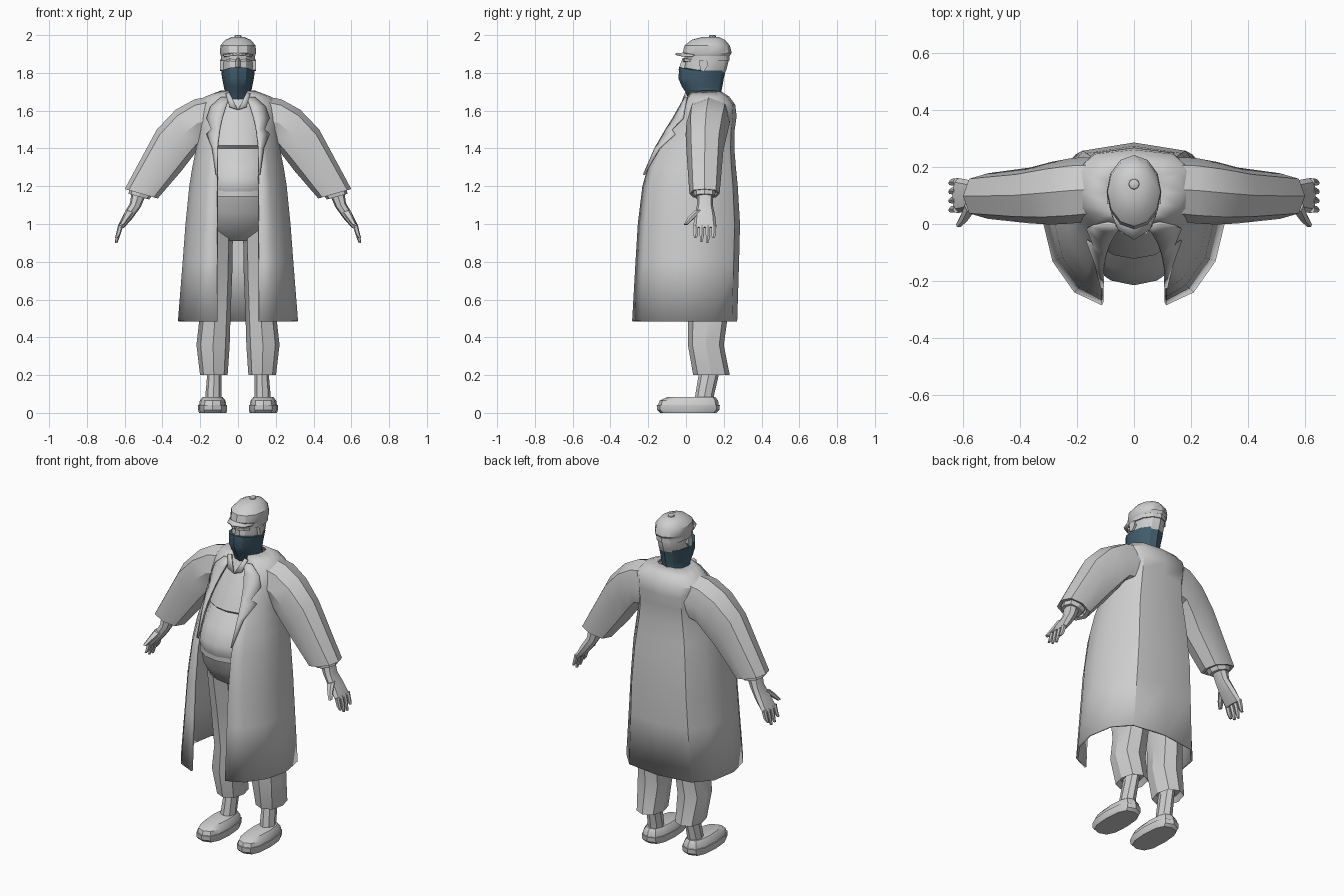
import bpy, bmesh, math
from mathutils import Vector


def material(name, rgb):
    m = bpy.data.materials.new(name)
    m.diffuse_color = (*rgb, 1)
    return m


GREY = material("light grey cloth", (0.62, 0.62, 0.62))
BLUE = material("dark blue mask", (0.055, 0.11, 0.155))


def finish(bm, name, mat=GREY, mirror=False, solid=0, angle=32):
    bmesh.ops.recalc_face_normals(bm, faces=bm.faces)
    me = bpy.data.meshes.new(name)
    bm.to_mesh(me)
    bm.free()
    me.materials.append(mat)
    ob = bpy.data.objects.new(name, me)
    bpy.context.collection.objects.link(ob)
    bpy.ops.object.select_all(action='DESELECT')
    ob.select_set(True)
    bpy.context.view_layer.objects.active = ob
    bpy.ops.object.shade_smooth_by_angle(angle=math.radians(angle))
    if solid:
        s = ob.modifiers.new("thickness", 'SOLIDIFY')
        s.thickness, s.offset = solid, 0
    if mirror:
        ob.modifiers.new("mirror", 'MIRROR')
    return ob


def loft(name, rings, closed=True, caps=True, **kw):
    """Skin a list of equal-length point rings."""
    bm = bmesh.new()
    vs = [[bm.verts.new(p) for p in r] for r in rings]
    n = len(rings[0])
    for a, b in zip(vs, vs[1:]):
        for i in range(n if closed else n - 1):
            j = (i + 1) % n
            bm.faces.new((a[i], a[j], b[j], b[i]))
    if caps and closed:
        bm.faces.new(vs[0])
        bm.faces.new(vs[-1])
    return finish(bm, name, **kw)


def spow(v, p):
    return math.copysign(abs(v) ** p, v)


def flat(z, xc, hx, yc, hy, n=12, p=1.0):
    """Level ring."""
    ts = [2 * math.pi * (i + 0.5) / n + math.pi / 2 - math.pi / n for i in range(n)]
    return [(xc + hx * spow(math.cos(t), p), yc + hy * spow(math.sin(t), p), z) for t in ts]


def limb(tx, tz, bx, bz, yc, hd, n=8, p=0.8):
    """Ring across an arm, from its outer point to its inner point."""
    out = []
    for i in range(n):
        t = 2 * math.pi * i / n
        c, s = spow(math.cos(t), p) / 2, spow(math.sin(t), p)
        out.append(((tx + bx) / 2 + (tx - bx) * c, yc + hd * s, (tz + bz) / 2 + (tz - bz) * c))
    return out


# Long coat: z, half width, opening half width, front y, widest y, back y
COAT = [(.485, .312, .11, -.28, 0, .265), (.8, .287, .11, -.262, 0, .275),
        (1.0, .272, .11, -.25, 0, .28), (1.2, .252, .11, -.226, .02, .268),
        (1.3, .236, .11, -.197, .03, .258), (1.4, .216, .112, -.148, .05, .25),
        (1.5, .205, .10, -.09, .07, .252), (1.57, .208, .085, -.045, .09, .262),
        (1.63, .208, .065, -.012, .11, .255), (1.67, .17, .05, .01, .11, .225),
        (1.70, .09, .045, .03, .11, .18)]


def coat_half(z, w, ex, yf, c, yb):
    f, b = yf - c, yb - c
    return [(ex, yf, z), (max(.66 * w, ex + .012), c + .84 * f, z), (.9 * w, c + .46 * f, z),
            (w, c, z), (.92 * w, c + .55 * b, z), (.65 * w, c + .9 * b, z)], (0, yb, z)


def coat_ring(row):
    h, back = coat_half(*row)
    return h + [back] + [(-x, y, z) for x, y, z in reversed(h)]


def coat_y(x, z):
    for a, b in zip(COAT, COAT[1:]):
        if a[0] <= z <= b[0]:
            t = (z - a[0]) / (b[0] - a[0])
            h, _ = coat_half(*[p + (q - p) * t for p, q in zip(a, b)])
            for p, q in zip(h, h[1:4]):
                if x <= q[0]:
                    return p[1] + (q[1] - p[1]) * max(0, (x - p[0]) / (q[0] - p[0]))
    return 0


loft("long_coat", [coat_ring(r) for r in COAT], closed=False, solid=.012, angle=40)

# Lapels: z, inner x, outer x
LAPEL = [(1.26, .108, .115), (1.40, .108, .135), (1.475, .10, .165), (1.50, .096, .14),
         (1.56, .083, .165), (1.62, .064, .145), (1.67, .046, .09)]
loft("lapels", [[(x, coat_y(x, z) - .016, z) for x in (a, (a + b) / 2, b)] for z, a, b in LAPEL],
     closed=False, solid=.009, mirror=True)

# Sleeves with a recessed hem
loft("sleeves", [limb(.10, 1.685, .15, 1.42, .125, .11), limb(.23, 1.66, .20, 1.41, .117, .115),
                 limb(.33, 1.605, .25, 1.345, .108, .110), limb(.43, 1.5, .30, 1.28, .10, .098),
                 limb(.60, 1.185, .425, 1.135, .098, .080), limb(.58, 1.183, .445, 1.142, .098, .068),
                 limb(.57, 1.21, .44, 1.17, .098, .062)], mirror=True)
loft("shirt_cuffs", [limb(.57, 1.21, .44, 1.17, .098, .06), limb(.58, 1.16, .47, 1.13, .098, .055)],
     mirror=True)

# Hands, fingers and thumbs
loft("hands", [limb(.56, 1.19, .48, 1.17, .10, .042), limb(.572, 1.11, .515, 1.09, .10, .042),
               limb(.607, 1.05, .558, 1.03, .10, .055), limb(.638, .985, .605, .978, .10, .062)],
     mirror=True)
for i, (y, tip) in enumerate([(.052, .925), (.084, .905), (.116, .9), (.147, .925)]):
    loft(f"finger_{i + 1}", [limb(.635, .995, .608, .99, y, .014, 6), limb(.645, .95, .622, .945, y, .013, 6),
                             limb(.652, tip, .638, tip, y - .003, .008, 6)], mirror=True)
loft("thumbs", [limb(.595, 1.075, .55, 1.06, .065, .022, 6), limb(.61, 1.035, .58, 1.025, .025, .018, 6),
                limb(.625, 1.0, .605, .995, -.002, .010, 6)], mirror=True)

# Shirt with a round belly and a crease under the chest
loft("shirt", [flat(z, 0, hx, yc, hy, 16) for z, hx, yc, hy in
               [(1.15, .19, 0, .195), (1.185, .205, 0, .213), (1.24, .21, 0, .215), (1.32, .20, .025, .195),
                (1.40, .185, .05, .155), (1.415, .188, .05, .172), (1.48, .185, .07, .16),
                (1.56, .175, .09, .13), (1.63, .12, .1, .10), (1.68, .06, .1, .075)]])
bm = bmesh.new()
bm.faces.new([bm.verts.new(p) for p in
              [(.002, -.035, 1.605), (.045, -.03, 1.62), (.065, 0, 1.69), (.045, .0, 1.695)]])
finish(bm, "shirt_collar", solid=.009, mirror=True)

# Trousers
loft("trouser_seat", [flat(z, 0, hx, yc, hy, 16) for z, hx, yc, hy in
                      [(.91, .13, .08, .09), (.97, .20, .06, .165), (1.06, .215, .03, .195),
                       (1.15, .212, .01, .208)]])
loft("waistband", [flat(z, 0, .215, .008, .214, 16) for z in (1.145, 1.18)])
loft("trouser_legs", [flat(z, xc, hx, yc, hy, 8, .85) for z, xc, hx, yc, hy in
                      [(.23, .128, .055, .135, .075), (.2, .128, .073, .135, .097),
                       (.36, .132, .088, .105, .095), (.5, .122, .082, .115, .105),
                       (.75, .118, .088, .1, .13), (.95, .115, .088, .08, .15),
                       (1.02, .11, .08, .06, .14)]], mirror=True)

# Ankles, shoes and soles
loft("ankles", [flat(.06, .13, .042, .095, .05, 8), flat(.1, .13, .042, .10, .05, 8),
                flat(.25, .124, .035, .13, .055, 8)], mirror=True)
loft("shoes", [flat(z, .134, hx, yc, hy, 12, .75) for z, hx, yc, hy in
               [(.035, .073, .012, .162), (.065, .068, .015, .155), (.085, .052, .03, .125)]], mirror=True)
loft("soles", [flat(z, .134, hx, .012, hy, 12, .75) for z, hx, hy in
               [(0, .072, .150), (.015, .077, .165), (.042, .077, .167)]], mirror=True)

# Head, nose, brows and ears
loft("head", [flat(z, 0, hx, yc, hy) for z, hx, yc, hy in
              [(1.76, .075, .09, .10), (1.82, .083, .1, .115), (1.86, .083, .11, .115), (1.92, .08, .11, .11)]])
loft("nose", [[(-.02, 0, 1.815), (0, -.04, 1.815), (.02, 0, 1.815)],
              [(-.009, 0, 1.88), (0, -.018, 1.88), (.009, 0, 1.88)]])
loft("brows", [[(x, y, 1.858 + dz), (x, y, 1.872 + dz), (x, y + .025, 1.872 + dz), (x, y + .025, 1.858 + dz)]
               for x, y, dz in ((.012, -.015, 0), (.042, -.008, .004), (.062, .02, 0))], mirror=True)
loft("ears", [[(x, y, z) for y, z in ((.07, 1.865), (.11, 1.87), (.118, 1.84), (.095, 1.81), (.075, 1.815))]
              for x in (.075, .094)], mirror=True)


def mask_ring(z, hx, yc, hy, lift=0):
    """Level ring with a raised, pointed front."""
    return [(x, y, z + lift * max(0, (yc - y) / hy) ** 2) for x, y, _ in flat(z, 0, hx, yc, hy)]


# Face and neck covering
loft("face_mask", [mask_ring(1.66, .078, .105, .09), mask_ring(1.70, .07, .092, .095),
                   mask_ring(1.73, .076, .085, .108), mask_ring(1.77, .084, .08, .12),
                   mask_ring(1.812, .089, .087, .123, .02)], mat=BLUE)

# Flat cap: band, crown, button and peak
loft("cap_band", [flat(z, 0, .09, .112, .119) for z in (1.865, 1.905)])
loft("cap_crown", [flat(z, 0, hx, yc, hy) for z, hx, yc, hy in
                   [(1.89, .09, .112, .12), (1.905, .096, .112, .13), (1.945, .093, .112, .12),
                    (1.975, .068, .118, .088), (1.99, .032, .13, .045)]])
loft("cap_button", [flat(z, 0, r, .14, r, 8) for z, r in ((1.985, .02), (1.997, .018), (2.0, .012))])
PEAK = [(-.075, .03), (-.055, -.02), (0, -.055), (.055, -.02), (.075, .03)]
loft("cap_peak", [[(x, .045, 1.908 - abs(x) * .15) for x, _ in PEAK],
                  [(x, y, 1.899 - abs(x) * .15) for x, y in PEAK]], closed=False, solid=.009)
